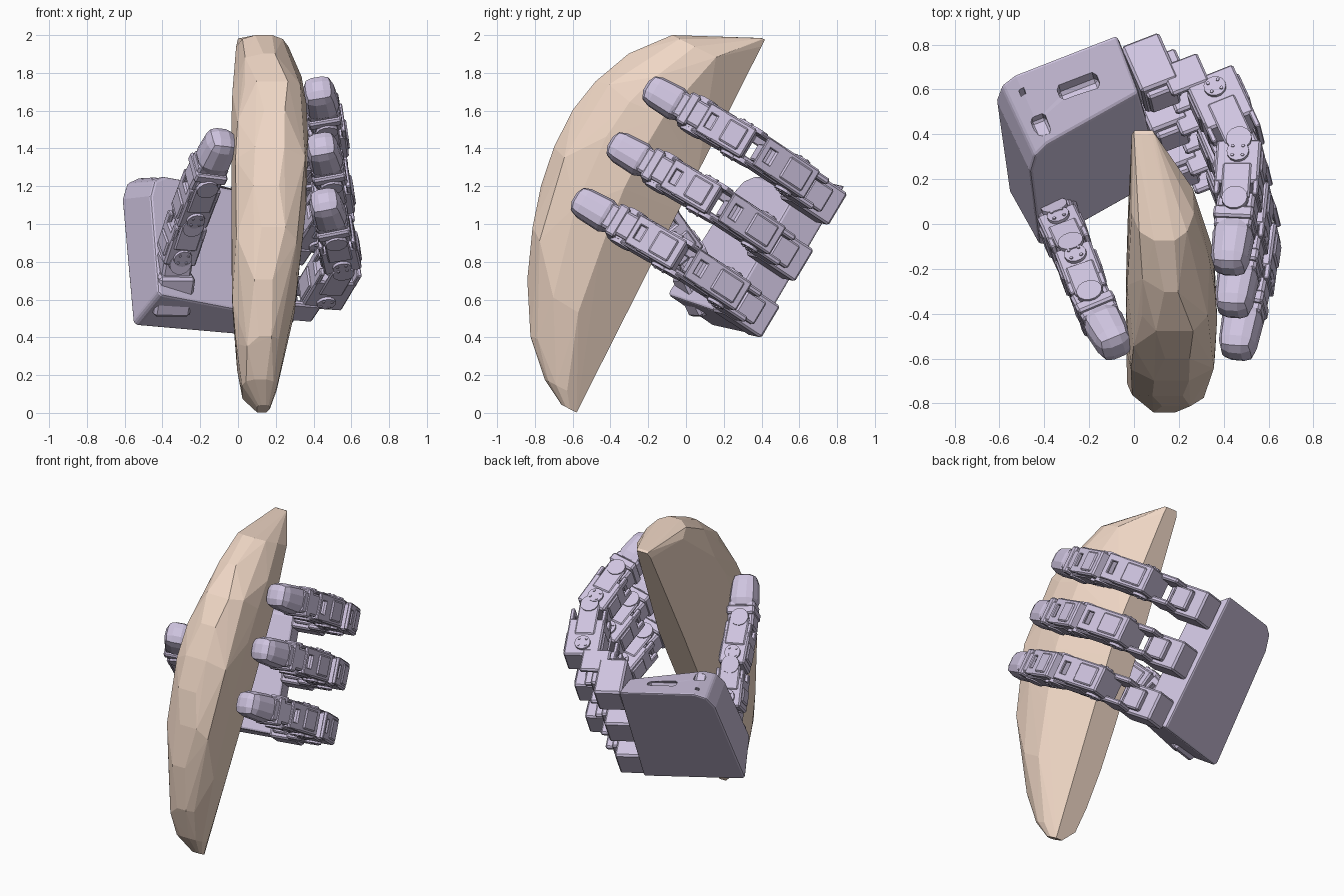
import bpy, bmesh, math, random
from mathutils import Vector, Matrix

if "Cube" in bpy.data.objects:
    bpy.data.objects.remove(bpy.data.objects["Cube"])

random.seed(4)


def material(name, col):
    m = bpy.data.materials.new(name)
    m.diffuse_color = (*col, 1)
    m.use_nodes = True
    m.node_tree.nodes["Principled BSDF"].inputs["Base Color"].default_value = m.diffuse_color
    return m


LILAC = material("lilac", (0.62, 0.55, 0.74))
TAN = material("tan", (0.87, 0.68, 0.56))

# palm frame: P towards the fingers, V across the fingers, N into the grip
O = Vector((0.04, 0.37, 0.41))
P = Vector((0.93, 0.36, -0.08)).normalized()
V = Vector((-0.12, 0.51, 0.85))
V = (V - P * V.dot(P)).normalized()
N = P.cross(V)


def frame(o, x, y, z):
    m = Matrix((x, y, z)).transposed().to_4x4()
    m.translation = o
    return m


PALM = frame(O, P, V, N)


def box(bm, lo, hi, bevel=0.012, seg=1):
    lo, hi = Vector(lo), Vector(hi)
    m = Matrix.Translation((lo + hi) / 2) @ Matrix.Diagonal((*(hi - lo), 1))
    vs = bmesh.ops.create_cube(bm, size=1, matrix=m)["verts"]
    if bevel:
        es = {e for v in vs for e in v.link_edges}
        bmesh.ops.bevel(bm, geom=list(es), offset=bevel, segments=seg, affect='EDGES', profile=0.5)


def disc(bm, c, r, depth, n=14):
    # cylinder lying along local X
    m = Matrix.Translation(c) @ Matrix.Rotation(math.pi / 2, 4, 'Y')
    bmesh.ops.create_cone(bm, cap_ends=True, segments=n, radius1=r, radius2=r, depth=depth, matrix=m)


def finish(bm, name, matrix=None, mat=LILAC):
    bmesh.ops.recalc_face_normals(bm, faces=bm.faces)
    me = bpy.data.meshes.new(name)
    bm.to_mesh(me)
    bm.free()
    me.materials.append(mat)
    ob = bpy.data.objects.new(name, me)
    if matrix:
        ob.matrix_world = matrix
    bpy.context.collection.objects.link(ob)
    return ob


def limb_frame(a, b, side):
    # Z along the limb, X sideways, Y across
    z = (b - a).normalized()
    x = (side - z * side.dot(z)).normalized()
    return frame(a, x, z.cross(x), z), (b - a).length


def link(name, a, b, side, t=0.1):
    m, L = limb_frame(a, b, side)
    bm = bmesh.new()
    # square motor body with a raised cap
    box(bm, (-0.088, -t, 0.0), (0.088, t, L * 0.72), 0.01)
    box(bm, (-0.065, -t - 0.01, 0.04), (0.065, t + 0.01, L * 0.5), 0.008)
    for s in (-1, 1):
        # yoke cheeks, horns and bolts
        x0, x1 = sorted((s * 0.075, s * 0.095))
        box(bm, (x0, -0.065, L * 0.4), (x1, 0.065, L * 1.0), 0.008)
        disc(bm, (s * 0.09, 0, L), 0.058, 0.024)
        disc(bm, (s * 0.092, 0, L * 0.22), 0.05, 0.024)
        for k in range(4):
            q = math.pi * (k + 0.5) / 2
            disc(bm, (s * 0.1, 0.033 * math.cos(q), L * 0.22 + 0.033 * math.sin(q)), 0.008, 0.02, 6)
        # window frame on the brackets, front and back
        x0, x1 = sorted((s * 0.04, s * 0.085))
        for w in (-1, 1):
            y0, y1 = sorted((w * (t - 0.025), w * t))
            box(bm, (x0, y0, L * 0.6), (x1, y1, L * 0.9), 0.005)
    box(bm, (-0.085, -t, L * 0.82), (0.085, -t + 0.025, L * 0.92), 0.005)
    box(bm, (-0.05, -0.05, L * 0.66), (0.05, 0.05, L * 0.85), 0.008)
    finish(bm, name, m)


def fingertip(name, a, b, side):
    m, L = limb_frame(a, b, side)
    bm = bmesh.new()
    # rounded pad, narrowed towards the end
    box(bm, (-0.09, -0.09, L * 0.25), (0.09, 0.09, L), 0.06, 2)
    for v in bm.verts:
        if v.co.z > L * 0.6:
            v.co.x *= 0.92
            v.co.y *= 0.92
    # neck, collar and pivot
    box(bm, (-0.07, -0.085, -0.05), (0.07, 0.085, L * 0.4), 0.012)
    box(bm, (-0.09, -0.09, L * 0.1), (0.09, 0.09, L * 0.28), 0.01)
    disc(bm, (0, 0, 0), 0.06, 0.16)
    finish(bm, name, m)


# palm: outline with cut corners, extruded; top side slopes in, thinner near the fingers
bm = bmesh.new()
outline = [(0.02, 0.0), (0.0, 0.93), (-0.49, 0.93), (-0.56, 0.89), (-0.60, 0.79), (-0.64, 0.02), (-0.62, 0.0)]
f = bm.faces.new([bm.verts.new((x, y, 0)) for x, y in outline])
r = bmesh.ops.extrude_face_region(bm, geom=[f])
for v in r["geom"]:
    if isinstance(v, bmesh.types.BMVert):
        if v.co.y > 0.5:
            v.co.y -= 0.17
        v.co.z = 0.22 - 0.16 * v.co.x
        v.co.x = v.co.x * 0.96
palm = finish(bm, "palm", PALM)
bev = palm.modifiers.new("edges", 'BEVEL')
bev.width, bev.segments = 0.015, 2

# pockets in the top side
bm = bmesh.new()
box(bm, (-0.34, 0.80, 0.10), (-0.15, 1.0, 0.16), 0.015)
box(bm, (-0.50, 0.78, 0.18), (-0.43, 1.0, 0.27), 0.01)
box(bm, (-0.50, 0.82, 0.06), (-0.475, 1.0, 0.085), 0.0)
cut = finish(bm, "palm_pocket_cutter", PALM)
cut.hide_render = True
cut.hide_viewport = True
bo = palm.modifiers.new("pockets", 'BOOLEAN')
bo.operation, bo.object, bo.solver = 'DIFFERENCE', cut, 'EXACT'

# three fingers, joints given as (along palm, into grip)
JOINTS = [(0.31, 0.32), (0.315, 0.70), (0.19, 0.98), (0.04, 1.27)]
for i in range(3):
    b = 0.78 - 0.35 * i
    pts = [PALM @ Vector((a - 0.03 * i * k / 3, b, c)) for k, (a, c) in enumerate(JOINTS)]
    bm = bmesh.new()
    box(bm, (0.0, b - 0.1, 0.03), (0.18, b + 0.1, 0.29), 0.012)
    box(bm, (0.02, b - 0.07, 0.2), (0.16, b + 0.07, 0.32), 0.01)
    # bracket carrying the first joint
    for s in (-1, 1):
        y0, y1 = sorted((b + s * 0.06, b + s * 0.095))
        box(bm, (0.12, y0, 0.20), (0.30, y1, 0.36), 0.01)
    box(bm, (0.15, b - 0.07, 0.12), (0.22, b + 0.07, 0.25), 0.01)
    finish(bm, f"finger_{i+1}_knuckle", PALM)
    link(f"finger_{i+1}_lower_link", pts[0], pts[1], V, 0.115)
    link(f"finger_{i+1}_upper_link", pts[1], pts[2], V, 0.1)
    fingertip(f"finger_{i+1}_tip", pts[2], pts[3], V)

# thumb rising from the palm's far end
T = [Vector(p) for p in ((-0.365, 0.10, 0.62), (-0.33, 0.00, 0.83), (-0.26, -0.15, 1.04),
                         (-0.18, -0.36, 1.25), (-0.07, -0.56, 1.47))]
side = (T[4] - T[0]).cross(P).normalized()
m, L = limb_frame(T[0], T[1], side)
bm = bmesh.new()
box(bm, (-0.1, -0.1, -0.08), (0.1, 0.1, L * 0.65), 0.015)
box(bm, (-0.07, -0.08, L * 0.6), (0.07, 0.08, L), 0.012)
disc(bm, (0, 0, L), 0.06, 0.2)
finish(bm, "thumb_root", m)
link("thumb_lower_link", T[1], T[2], side, 0.09)
link("thumb_upper_link", T[2], T[3], side, 0.085)
fingertip("thumb_tip", T[3], T[4], side)

# held wedge: D-shaped sections (along, depth, left, right, back inset) wrapped in a hull
B0, W, M = Vector((0, -0.57, 0.02)), Vector((0, 0.451, 0.893)), Vector((0, -0.893, 0.451))
SECTIONS = [(-0.02, 0.09, 0.10, 0.17, 0.3), (0.06, 0.23, 0.02, 0.21, 0.4), (0.23, 0.40, -0.01, 0.26, 0.45),
            (0.49, 0.55, -0.03, 0.31, 0.5), (0.75, 0.65, -0.035, 0.345, 0.5),
            (0.97, 0.71, -0.035, 0.365, 0.5), (1.18, 0.74, -0.035, 0.375, 0.5),
            (1.40, 0.74, -0.035, 0.375, 0.5), (1.59, 0.70, -0.03, 0.365, 0.55),
            (1.80, 0.61, -0.02, 0.34, 0.6), (1.99, 0.45, -0.01, 0.27, 0.6),
            (2.15, 0.0, -0.01, 0.09, 0), (2.19, 0.02, 0.0, 0.09, 0.1)]
# (depth fraction, left inset, right inset)
RING = [(0, 0.02, 0), (0.42, 0, 0.03), (0.7, 0.0, 0.01), (0.9, 0.12, 0.12), (1, 0.36, 0.32)]
bm = bmesh.new()
for along, depth, xl, xr, back in SECTIONS:
    for fr, il, ir in RING:
        for s, x in enumerate((xl + (xr - xl) * il, xr - (xr - xl) * (ir or (back if fr == 0 else 0)))):
            loose = 0 < fr < 1 and 0.1 < along < 1.9
            if loose and random.random() < 0.2:
                continue
            j = random.uniform(-0.05, 0.05) if loose else 0
            k = random.uniform(-0.03, 0.03) * (fr in (0.9, 1) and 0.1 < along < 1.9)
            bm.verts.new(B0 + W * (along + j) + M * (depth * fr) + Vector((x + k, 0, 0)))
r = bmesh.ops.convex_hull(bm, input=bm.verts)
bmesh.ops.delete(bm, geom=[v for v in bm.verts if not v.link_faces], context='VERTS')
finish(bm, "held_wedge", None, TAN)
